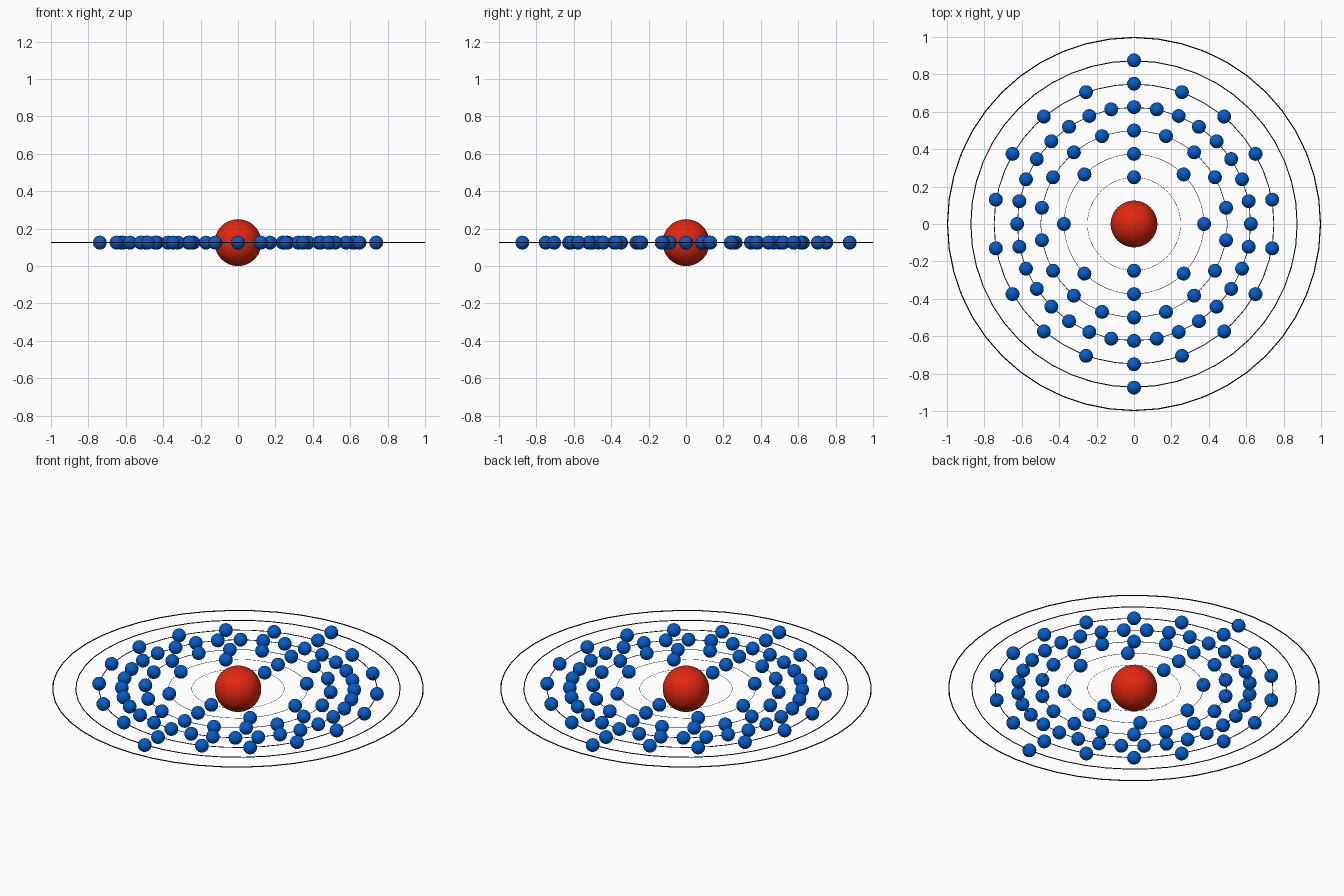
import bpy
from math import sin, cos, pi

if "Cube" in bpy.data.objects:
    bpy.data.objects.remove(bpy.data.objects["Cube"])

CENTRE_Z = 0.125
NUCLEUS_R = 0.125
ELECTRON_R = 0.037
SHELLS = [2, 8, 18, 32, 18, 2, 0]   # electrons per shell, inner to outer


def material(name, rgb):
    mat = bpy.data.materials.new(name)
    mat.diffuse_color = (*rgb, 1)
    mat.use_nodes = True
    mat.node_tree.nodes["Principled BSDF"].inputs["Base Color"].default_value = mat.diffuse_color
    return mat


def finish(name, mat):
    obj = bpy.context.object
    obj.name = name
    obj.data.materials.append(mat)
    bpy.ops.object.shade_smooth()
    return obj


red = material("nucleus_red", (0.75, 0.02, 0.005))
blue = material("electron_blue", (0.0, 0.11, 0.62))
black = material("orbit_black", (0.0, 0.0, 0.0))

# Nucleus
bpy.ops.mesh.primitive_uv_sphere_add(segments=48, ring_count=24, radius=NUCLEUS_R,
                                     location=(0, 0, CENTRE_Z))
finish("nucleus", red)

# Orbit rings, their thickness growing with the radius
for i in range(len(SHELLS)):
    radius = 0.25 + 0.125 * i
    tube = 0.003 * radius
    bpy.ops.mesh.primitive_torus_add(major_radius=radius - tube, minor_radius=tube,
                                     major_segments=48, minor_segments=8,
                                     location=(0, 0, CENTRE_Z))
    finish(f"orbit_{i + 1}", black)

# Electrons evenly spaced on each orbit, all sharing one mesh
electron_mesh = None
for i, count in enumerate(SHELLS):
    radius = 0.25 + 0.125 * i
    for k in range(count):
        a = pi / 2 + 2 * pi * k / count
        place = (radius * cos(a), radius * sin(a), CENTRE_Z)
        name = f"electron_{i + 1}_{k + 1}"
        if electron_mesh is None:
            bpy.ops.mesh.primitive_uv_sphere_add(segments=32, ring_count=16,
                                                 radius=ELECTRON_R, location=place)
            electron_mesh = finish(name, blue).data
        else:
            obj = bpy.data.objects.new(name, electron_mesh)
            obj.location = place
            bpy.context.collection.objects.link(obj)
